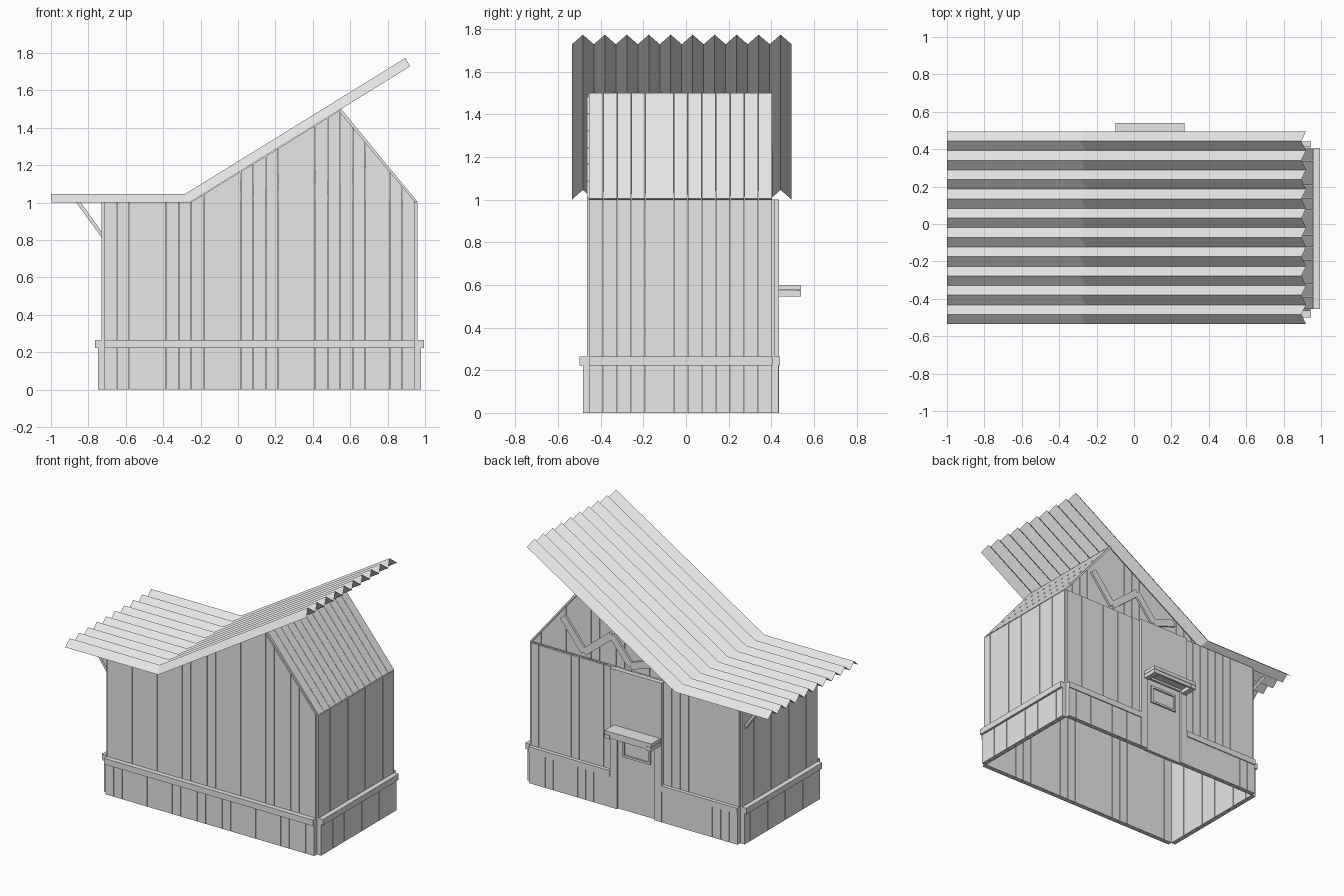
import bpy, bmesh
from mathutils import Vector

cube = bpy.data.objects.get("Cube")
if cube:
    bpy.data.objects.remove(cube, do_unlink=True)

grey = bpy.data.materials.new("plain grey")
grey.use_nodes = True
grey.diffuse_color = (0.8, 0.8, 0.8, 1)
grey.node_tree.nodes["Principled BSDF"].inputs["Base Color"].default_value = (0.8, 0.8, 0.8, 1)

GAP = 0.001
LEFT, RIGHT = -0.715, 0.945      # inner span of the long walls
FRONT, BACK = -0.455, 0.405      # inner span of the end walls
EAVE = 1.0


def finish(name, bm):
    mesh = bpy.data.meshes.new(name)
    bm.to_mesh(mesh)
    bm.free()
    mesh.materials.append(grey)
    obj = bpy.data.objects.new(name, mesh)
    bpy.context.collection.objects.link(obj)
    return obj


def prism(bm, outline, axis, d0, d1):
    """Extrude an outline of (u, z) points along the x or y axis."""
    def place(u, z, d):
        return (d, u, z) if axis == "x" else (u, d, z)
    near = [bm.verts.new(place(u, z, d0)) for u, z in outline]
    far = [bm.verts.new(place(u, z, d1)) for u, z in outline]
    n = len(outline)
    faces = [bm.faces.new(near), bm.faces.new(far[::-1])]
    for i in range(n):
        j = (i + 1) % n
        faces.append(bm.faces.new((near[j], near[i], far[i], far[j])))
    bmesh.ops.recalc_face_normals(bm, faces=faces)


def rect(u0, u1, z0, z1):
    return [(u0, z0), (u1, z0), (u1, z1), (u0, z1)]


def box(name, x, y, z):
    bm = bmesh.new()
    prism(bm, rect(*x, *z), "y", *y)
    return finish(name, bm)


def boards(name, axis, span, count, depth, z0, z1):
    bm = bmesh.new()
    step = (span[1] - span[0]) / count
    for i in range(count):
        u = span[0] + i * step
        prism(bm, rect(u + GAP, u + step - GAP, z0, z1), axis, *depth)
    return finish(name, bm)


# Plank walls, skirts and rails
DOOR = (-0.11, 0.30)
sides = [
    ("front", "y", (LEFT, RIGHT), 25, -0.45, -0.465, -1),
    ("back_right", "y", (LEFT, DOOR[0]), 9, 0.40, 0.415, 1),
    ("back_left", "y", (DOOR[1], RIGHT), 10, 0.40, 0.415, 1),
    ("right_end", "x", (FRONT, BACK), 13, LEFT, -0.73, -1),
    ("left_end", "x", (FRONT, BACK), 13, RIGHT, 0.96, 1),
]
for name, axis, span, count, inner, outer, sign in sides:
    boards(name + "_wall", axis, span, count, (inner, outer), 0, EAVE)
    boards(name + "_skirt", axis, span, count, (outer, outer + sign * 0.019), 0, 0.222)
    rail = bmesh.new()
    prism(rail, rect(*span, 0.222, 0.265), axis, outer, outer + sign * 0.035 * (0.75 if "back" in name else 1))
    finish(name + "_rail", rail)

# Gable ends follow the roof on one side and the hip panel on the other
FOOT, APEX, TOE = (-0.255, EAVE), (0.54, 1.49), (0.95, EAVE)


def gable_height(x):
    a, b = (FOOT, APEX) if x < APEX[0] else (APEX, TOE)
    t = (x - a[0]) / (b[0] - a[0])
    return a[1] + max(0, t) * (b[1] - a[1])


def gable(name, depth):
    bm = bmesh.new()
    step = (RIGHT - LEFT) / 25
    for i in range(25):
        a, b = LEFT + i * step + GAP, LEFT + (i + 1) * step - GAP
        if b <= FOOT[0]:
            continue
        a = max(a, FOOT[0])
        tops = [(b, gable_height(b))]
        if a < APEX[0] < b:
            tops.append(APEX)
        if gable_height(a) > EAVE + GAP:
            tops.append((a, gable_height(a)))
        prism(bm, [(a, EAVE), (b, EAVE)] + tops, "y", *depth)
    finish(name, bm)


gable("front_gable", (-0.465, -0.45))
gable("back_gable", (0.375, 0.39))

# Steep plank panel closing the tall end of the roof
bm = bmesh.new()
step = (BACK - FRONT) / 13
slope = [APEX, TOE, (TOE[0] + 0.008, EAVE + 0.006), (APEX[0] + 0.012, APEX[1] + 0.01)]
for i in range(13):
    y = FRONT + i * step
    prism(bm, slope, "y", y + GAP, y + step - GAP)
finish("end_slope_boards", bm)

# Folded corrugated roof sheet
ridge = [(-1, 1.045), (-0.285, 1.045), (0.895, 1.773)]
valley = [(-1, 1.0), (-0.26, 1.0), (0.92, 1.728)]
TEETH, Y0, Y1 = 10, -0.535, 0.495
bm = bmesh.new()
rows = []
for i in range(2 * TEETH + 1):
    y = Y0 + (Y1 - Y0) * i / (2 * TEETH)
    rows.append([bm.verts.new((x, y, z)) for x, z in (ridge if i % 2 else valley)])
for r, s in zip(rows, rows[1:]):
    for k in range(2):
        bm.faces.new((r[k], r[k + 1], s[k + 1], s[k]))
finish("corrugated_roof", bm)


def strut(bm, a, b, width, depth):
    a, b = Vector(a), Vector(b)
    d = (b - a).normalized() * width / 2
    n = Vector((-d.y, d.x))
    prism(bm, [tuple(p) for p in (a - n, b - n, b + n, a + n)], "y", *depth)


# Zigzag truss on the back gable
zigzag = [(0.70, 1.25), (0.53, 1.04), (0.31, 1.22), (0.16, 1.04), (-0.02, 1.10)]
bm = bmesh.new()
for a, b in zip(zigzag, zigzag[1:]):
    strut(bm, a, b, 0.05, (0.39, 0.405))
finish("gable_truss", bm)

# Braces under the low eave
for name, y in (("front_brace", -0.42), ("back_brace", 0.34)):
    bm = bmesh.new()
    prism(bm, [(-0.865, 1.0), (-0.73, 0.815), (-0.73, 0.845), (-0.84, 1.0)], "y", y, y + 0.03)
    finish(name, bm)

# Doorway: surround, door and window
box("door_head_panel", DOOR, (0.40, 0.435), (0.56, EAVE))
for name, x in (("right_jamb", (DOOR[0], -0.055)), ("left_jamb", (0.245, DOOR[1]))):
    box(name, x, (0.40, 0.435), (0, 0.56))
box("door", (-0.055, 0.245), (0.395, 0.42), (0, 0.56))
for name, z in (("window_top_bar", (0.50, 0.515)), ("window_sill", (0.385, 0.40))):
    box(name, (-0.015, 0.205), (0.42, 0.432), z)
for name, x in (("window_right_bar", (-0.015, 0.0)), ("window_left_bar", (0.19, 0.205))):
    box(name, x, (0.42, 0.432), (0.40, 0.50))

# Canopy over the door with a rim beneath
box("canopy_top", (-0.10, 0.27), (0.435, 0.54), (0.575, 0.60))
for name, x in (("canopy_right_bar", (-0.10, -0.06)), ("canopy_left_bar", (0.23, 0.27))):
    box(name, x, (0.435, 0.54), (0.545, 0.573))
box("canopy_front_bar", (-0.06, 0.23), (0.52, 0.535), (0.55, 0.575))
